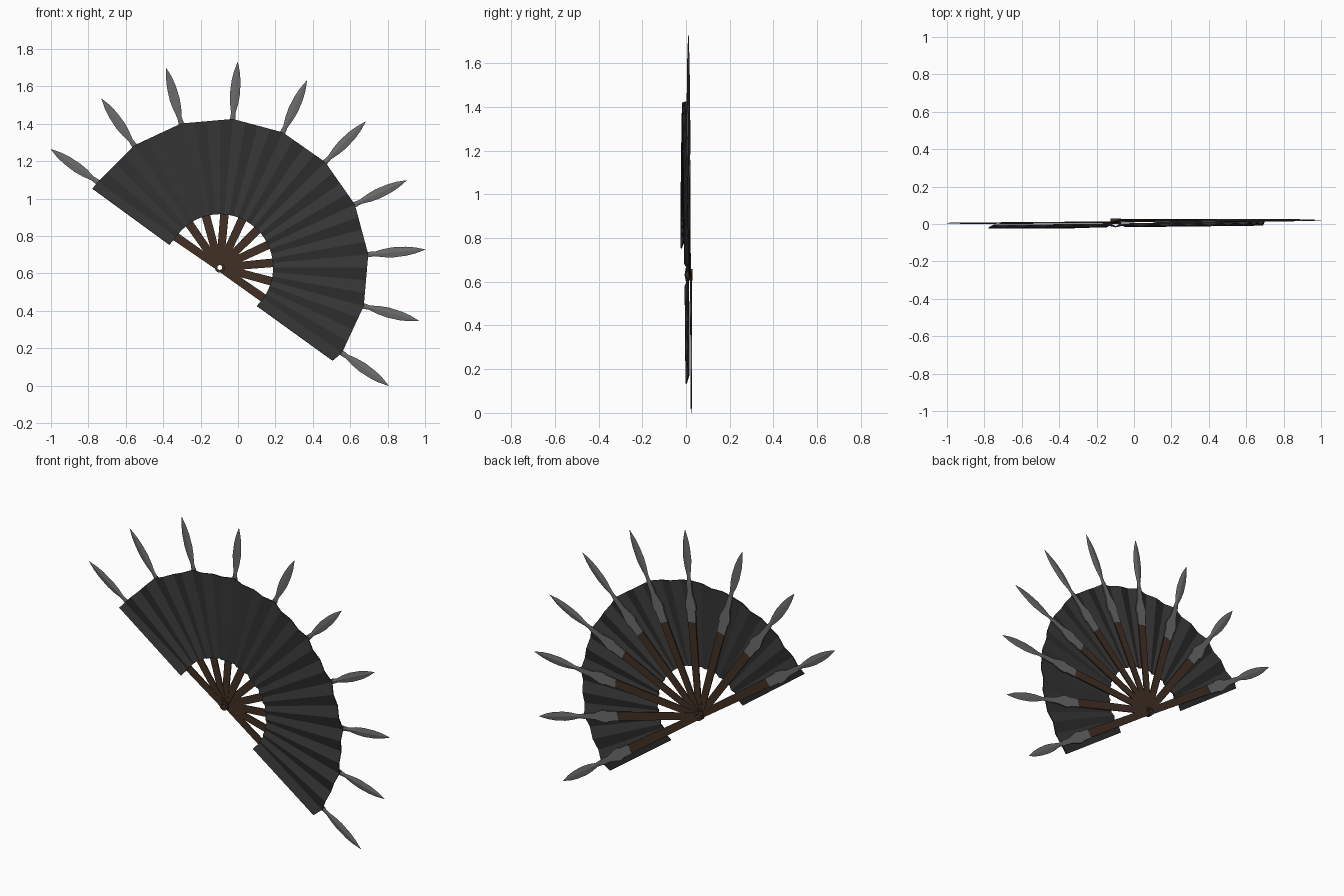
import bpy, bmesh, math
from mathutils import Vector

if "Cube" in bpy.data.objects:
    bpy.data.objects.remove(bpy.data.objects["Cube"])

PX, PZ = -0.0975, 0.632          # pivot of the fan
RIBS, FIRST, STEP = 10, 145.0, 20.0


def material(name, rgb):
    m = bpy.data.materials.new(name)
    m.diffuse_color = (*rgb, 1)
    m.use_nodes = True
    m.node_tree.nodes["Principled BSDF"].inputs["Base Color"].default_value = m.diffuse_color
    return m


CLOTH = material("charcoal cloth", (0.036, 0.036, 0.036))
WOOD = material("dark brown wood", (0.055, 0.030, 0.018))
STEEL = material("grey steel", (0.15, 0.15, 0.15))


def finish(name, bm, mat):
    bmesh.ops.recalc_face_normals(bm, faces=bm.faces)
    me = bpy.data.meshes.new(name)
    bm.to_mesh(me)
    bm.free()
    me.materials.append(mat)
    ob = bpy.data.objects.new(name, me)
    bpy.context.collection.objects.link(ob)
    return ob


def place(along, side, y, angle):
    """Point at a distance along a rib, and sideways (anticlockwise) of it."""
    a = math.radians(angle)
    return Vector((PX + along * math.cos(a) - side * math.sin(a), y,
                   PZ + along * math.sin(a) + side * math.cos(a)))


def loft(name, mat, angle, y, stations, section):
    """Skin a section scaled by (half width, half thickness) along a rib."""
    bm = bmesh.new()
    rings = [[bm.verts.new(place(r, u * w, y + v * t, angle)) for u, v in section]
             for r, w, t in stations]
    n = len(section)
    for a, b in zip(rings, rings[1:]):
        for i in range(n):
            bm.faces.new((a[i], a[(i + 1) % n], b[(i + 1) % n], b[i]))
    bm.faces.new(rings[0])
    bm.faces.new(rings[-1])
    return finish(name, bm, mat)


BOX = [(-1, -1), (1, -1), (1, 1), (-1, 1)]
DIAMOND = [(-1, 0), (0, -1), (1, 0), (0, 1)]

# Ribs, each with a steel socket and a leaf-shaped blade
for i in range(RIBS):
    ang = FIRST - STEP * i
    y = 0.005 + 0.0021 * i
    loft("rib_%d" % i, WOOD, ang, y,
         [(0.018, 0.020, 0.003), (0.30, 0.023, 0.003), (0.60, 0.026, 0.003)], BOX)
    loft("socket_%d" % i, STEEL, ang, y,
         [(0.555, 0.027, 0.004), (0.625, 0.029, 0.004), (0.635, 0.036, 0.004),
          (0.665, 0.034, 0.004), (0.72, 0.018, 0.004), (0.80, 0.014, 0.003)], BOX)
    loft("blade_%d" % i, STEEL, ang, y,
         [(0.78, 0.016, 0.004), (0.83, 0.012, 0.004), (0.88, 0.022, 0.004),
          (0.93, 0.027, 0.004), (1.00, 0.024, 0.004), (1.05, 0.016, 0.003),
          (1.102, 0.001, 0.001)], DIAMOND)

# Hollow pivot ring
bm = bmesh.new()
N = 20
loops = [[bm.verts.new(place(r, 0, y, 360 * k / N)) for k in range(N)]
         for r, y in ((0.027, 0.0), (0.027, 0.029), (0.013, 0.029), (0.013, 0.0))]
for j in range(4):
    a, b = loops[j], loops[(j + 1) % 4]
    for k in range(N):
        bm.faces.new((a[k], a[(k + 1) % N], b[(k + 1) % N], b[k]))
finish("pivot_ring", bm, WOOD)

# Pleated cloth: straight outer edge between ribs, round inner edge
PLEATS = 4
OUTER, INNER = 0.797, 0.285
count = (RIBS - 1) * PLEATS
columns = []


def cloth_y(k):
    return -0.014 + 0.021 * k / count + (0.007 if k % 2 == 0 else -0.007)


def add_column(inner, outer, k):
    y = cloth_y(k)
    columns.append((place(*inner[:2], y, inner[2]), place(*outer[:2], y, outer[2])))


last = FIRST - STEP * (RIBS - 1)
add_column((0.29, 0.055, FIRST), (0.80, 0.045, FIRST), -1)
for k in range(count + 1):
    ang = FIRST - STEP * k / PLEATS
    off = STEP * ((k % PLEATS) / PLEATS - 0.5)
    r = OUTER * math.cos(math.radians(STEP / 2)) / math.cos(math.radians(off))
    add_column((INNER, 0, ang), (r, 0, ang), k)
add_column((0.28, -0.055, last), (0.78, -0.062, last), count + 1)

bm = bmesh.new()
vs = [(bm.verts.new(a), bm.verts.new(b)) for a, b in columns]
for (a, b), (c, d) in zip(vs, vs[1:]):
    bm.faces.new((a, b, d, c))
cloth = finish("pleated_cloth", bm, CLOTH)
solid = cloth.modifiers.new("thickness", "SOLIDIFY")
solid.thickness = 0.006
solid.offset = 0
